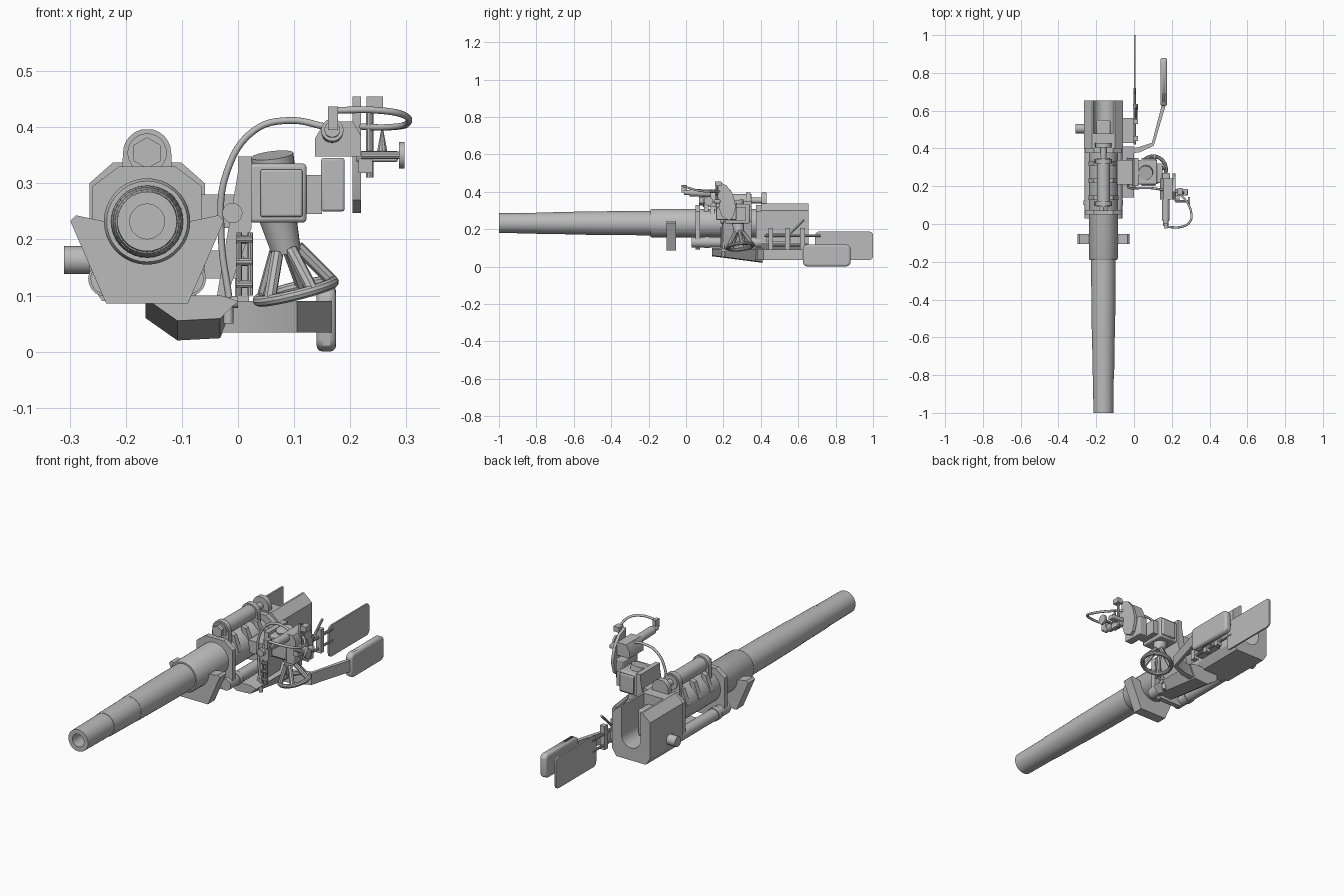
import bpy, bmesh, math
from mathutils import Vector, Matrix

if "Cube" in bpy.data.objects:
    bpy.data.objects.remove(bpy.data.objects["Cube"])

steel = bpy.data.materials.new("gun_grey")
steel.diffuse_color = (0.5, 0.5, 0.5, 1)
steel.use_nodes = True
steel.node_tree.nodes["Principled BSDF"].inputs["Base Color"].default_value = steel.diffuse_color
CX, CZ = -0.162, 0.232          # barrel axis


def finish(name, bm, bevel=0.0):
    """Turn a bmesh into an object, smooth except at sharp edges."""
    bmesh.ops.recalc_face_normals(bm, faces=bm.faces)
    for e in bm.edges:
        e.smooth = len(e.link_faces) == 2 and e.calc_face_angle(3) < math.radians(32)
    for f in bm.faces:
        f.smooth = True
    me = bpy.data.meshes.new(name)
    bm.to_mesh(me)
    bm.free()
    me.materials.append(steel)
    ob = bpy.data.objects.new(name, me)
    bpy.context.collection.objects.link(ob)
    if bevel:
        m = ob.modifiers.new("bevel", 'BEVEL')
        m.width, m.segments = bevel, 2
    return ob


def box(name, x, y, z, bevel=0.0):
    bm = bmesh.new()
    bmesh.ops.create_cube(bm, size=1)
    for v in bm.verts:
        v.co = [(a[0] + a[1]) / 2 + c * (a[1] - a[0]) for a, c in zip((x, y, z), v.co)]
    return finish(name, bm, bevel)


def prism(name, pts, axis, lo, hi):
    """Extrude a closed profile along x, y or z (remaining axes stay in order)."""
    bm = bmesh.new()
    i = 'xyz'.index(axis)
    rows = []
    for d in (lo, hi):
        row = []
        for p in pts:
            c = list(p)
            c.insert(i, d)
            row.append(bm.verts.new(c))
        rows.append(row)
        bm.faces.new(row)
    for k in range(len(pts)):
        j = (k + 1) % len(pts)
        bm.faces.new((rows[0][k], rows[0][j], rows[1][j], rows[1][k]))
    return finish(name, bm)


def rod(name, p, q, r, r2=None, sides=20):
    p, q = Vector(p), Vector(q)
    bm = bmesh.new()
    rot = (q - p).to_track_quat('Z', 'Y').to_matrix().to_4x4()
    bmesh.ops.create_cone(bm, cap_ends=True, segments=sides, radius1=r,
                          radius2=r if r2 is None else r2, depth=(q - p).length,
                          matrix=Matrix.Translation((p + q) / 2) @ rot)
    return finish(name, bm)


def lathe(name, profile, origin, axis, sides=32, closed=False):
    """Revolve (distance, radius) pairs about an axis."""
    bm = bmesh.new()
    M = Matrix.Translation(origin) @ Vector(axis).to_track_quat('Z', 'Y').to_matrix().to_4x4()
    rings = [[bm.verts.new(M @ Vector((r * math.cos(t), r * math.sin(t), d)))
              for t in (2 * math.pi * k / sides for k in range(sides))] for d, r in profile]
    if not closed:
        bm.faces.new(rings[0])
        bm.faces.new(rings[-1])
    for a, b in zip(rings, rings[1:] + (rings[:1] if closed else [])):
        for k in range(sides):
            j = (k + 1) % sides
            bm.faces.new((a[k], a[j], b[j], b[k]))
    return finish(name, bm)


def tube(name, pts, r):
    cu = bpy.data.curves.new(name, 'CURVE')
    cu.dimensions, cu.bevel_depth, cu.bevel_resolution, cu.resolution_u = '3D', r, 2, 6
    s = cu.splines.new('BEZIER')
    s.bezier_points.add(len(pts) - 1)
    for b, p in zip(s.bezier_points, pts):
        b.co = p
        b.handle_left_type = b.handle_right_type = 'AUTO'
    cu.use_fill_caps = True
    cu.materials.append(steel)
    ob = bpy.data.objects.new(name, cu)
    bpy.context.collection.objects.link(ob)


def mirror_x(pts):
    """Complete a half profile (x offset from barrel axis, z) to both sides."""
    return [(CX + x, z) for x, z in pts] + [(CX - x, z) for x, z in reversed(pts)]


# Barrel with bore and stepped taper, then thick sleeve
lathe("barrel", [(1.3, 0.031), (0, 0.031), (0, 0.053), (0.2, 0.055), (0.2, 0.057), (0.4, 0.060),
                 (0.4, 0.061), (0.6, 0.064), (0.81, 0.065), (0.81, 0.072), (0.82, 0.077),
                 (1.43, 0.077)], (CX, -1, CZ), (0, 1, 0), 36)

# Front yoke cradling the sleeve
prism("front_yoke", mirror_x([(0.05, 0.19), (0.075, 0.232), (0.127, 0.243), (0.137, 0.233),
                              (0.073, 0.086)]), 'y', -0.105, -0.053)
# Collar plates around the sleeve
collar = mirror_x([(0.050, 0.33), (0.097, 0.295), (0.097, 0.13), (0.060, 0.092)])
prism("front_collar", collar, 'y', 0.05, 0.075)
prism("rear_collar", collar, 'y', 0.375, 0.405)

# Breech: solid front, U-slotted rear open to the top and back
prism("breech_front", mirror_x([(0.061, 0.337), (0.103, 0.30), (0.103, 0.125), (0.08, 0.09)]),
      'y', 0.40, 0.48)
arc = [(0.052 * math.cos(math.radians(a)), CZ - 0.03 + 0.052 * math.sin(math.radians(a)))
       for a in range(0, -91, -15)]
half = [(0.052, 0.337), (0.061, 0.337), (0.103, 0.30), (0.103, 0.125), (0.08, 0.09)]
other = [(CX - x, z) for x, z in reversed(half)]
slot = [(CX - x, z) for x, z in arc] + [(CX + x, z) for x, z in reversed(arc[:-1])]
prism("breech_rear", [(CX + x, z) for x, z in half] + other + slot, 'y', 0.48, 0.655)
box("breech_block", (CX - 0.037, CX + 0.037), (0.47, 0.55), (0.16, 0.29), 0.008)
rod("breech_stub", (-0.31, 0.505, 0.163), (-0.25, 0.505, 0.163), 0.025)

# Recuperator cylinder above the sleeve
RZ = 0.354
rod("recuperator", (CX, 0.09, RZ), (CX, 0.35, RZ), 0.035, sides=28)
rod("recuperator_nut", (CX, 0.07, RZ), (CX, 0.095, RZ), 0.028, sides=6)
rod("recuperator_rod", (CX, 0.35, RZ), (CX, 0.43, RZ), 0.016)
lug = [(0.043 * math.sin(math.radians(a)), RZ + 0.043 * math.cos(math.radians(a)))
       for a in range(0, 91, 15)] + [(0.046, 0.29)]
for k, (a, b) in enumerate(((0.095, 0.12), (0.32, 0.345), (0.405, 0.43))):
    prism(f"recuperator_lug_{k}", mirror_x(lug[1:]), 'y', a, b)
# Triangular gussets and recoil cylinders on both sides
for s in (-1, 1):
    for k, y in enumerate((0.14, 0.23, 0.32)):
        prism(f"gusset_{k}_{s}", [(CX + s * 0.02, 0.335), (CX + s * 0.05, 0.325),
                                  (CX + s * 0.079, 0.25), (CX + s * 0.06, 0.24)],
              'y', y - 0.012, y + 0.012)
    rod(f"recoil_cylinder_{s}", (CX + s * 0.073, 0.03, 0.13), (CX + s * 0.073, 0.4, 0.13), 0.028)
    rod(f"recoil_band_{s}", (CX + s * 0.073, 0.1, 0.13), (CX + s * 0.073, 0.125, 0.13), 0.032)

# Lower tray, dropping towards the rear
tray = prism("lower_tray", [(-0.165, 0.1), (-0.165, 0.06), (-0.108, 0.02), (-0.032, 0.024),
                            (0.0, 0.09), (-0.03, 0.1)], 'y', 0.14, 0.41)
for v in tray.data.vertices:
    if v.co.y < 0.2 and v.co.z < 0.09:
        v.co.z += 0.035
# Sloped side plate carrying the sight mount
prism("side_plate", [(-0.04, 0.085), (-0.025, 0.085), (0.024, 0.22), (0.024, 0.348), (0.0, 0.348),
                     (0.0, 0.32)], 'y', 0.2, 0.35)
box("mount_arm", (-0.09, 0.01), (0.21, 0.34), (0.22, 0.28))
rod("side_boss", (-0.01, 0.185, 0.247), (-0.01, 0.22, 0.247), 0.018)

# Gearbox with cap
box("gearbox", (0.02, 0.122), (0.21, 0.34), (0.23, 0.335), 0.006)
box("gearbox_band", (0.04, 0.115), (0.2, 0.35), (0.24, 0.325), 0.004)
rod("gearbox_cap", (0.064, 0.275, 0.325), (0.061, 0.27, 0.35), 0.038)
# Handwheel below the gearbox
axis = Vector((0.24, 0.1, -0.96)).normalized()
hub, wheel = Vector((0.077, 0.28, 0.215)), Vector((0.103, 0.29, 0.108))
rod("handwheel_shaft", hub - axis * 0.03, hub + axis * 0.04, 0.034, 0.026)
lathe("handwheel_rim", [(0.010 * math.sin(t), 0.069 + 0.010 * math.cos(t)) for t in
                        (2 * math.pi * k / 10 for k in range(10))], wheel, axis, 32, True)
u = axis.orthogonal().normalized()
for k in range(5):
    d = Matrix.Rotation(2 * math.pi * k / 5, 3, axis) @ u
    rod(f"handwheel_spoke_{k}", hub + axis * 0.035 + d * 0.022, wheel + d * 0.068, 0.011, sides=8)

# Shoulder guard arm and padded guard
prism("guard_arm", [(-0.04, 0.37), (0.03, 0.38), (0.105, 0.415), (0.168, 0.63), (0.15, 0.64),
                    (0.095, 0.43), (0.02, 0.405), (-0.04, 0.40)], 'z', 0.034, 0.09)


def panel(name, x, y0, y1, z0, z1, r, w=0):
    pts = []
    for cy, cz, a0 in ((y1 - r, z1 - r, 0), (y0 + r, z1 - r, 90), (y0 + r, z0 + r, 180),
                       (y1 - r, z0 + r, 270)):
        pts += [(cy + r * math.cos(math.radians(a0 + a)), cz + r * math.sin(math.radians(a0 + a)))
                for a in (0, 30, 60, 90)]
    ob = prism(name, pts, 'x', *x)
    if w:
        m = ob.modifiers.new("bevel", 'BEVEL')
        m.width, m.segments = w, 3


panel("guard_pad", (0.14, 0.175), 0.625, 0.88, 0.0, 0.118, 0.022, 0.012)
panel("rear_shield", (0.001, 0.009), 0.69, 1.0, 0.035, 0.187, 0.02)

# Firing linkage leading back to the rear shield
rod("shield_rod", (0.005, 0.42, 0.165), (0.005, 0.72, 0.165), 0.007, sides=10)
rod("shield_rod_lower", (0.005, 0.45, 0.11), (0.005, 0.72, 0.11), 0.006, sides=10)
for k, y in enumerate((0.44, 0.53, 0.61)):
    box(f"linkage_post_{k}", (-0.005, 0.02), (y, y + 0.025), (0.09, 0.205))
box("linkage_mount", (-0.07, 0.0), (0.43, 0.56), (0.13, 0.18))
rod("firing_lever", (0.012, 0.56, 0.18), (0.015, 0.63, 0.25), 0.006, sides=8)
for x in (0.002, 0.022):
    rod(f"linkage_strut_{x}", (x, 0.19, 0.1), (x, 0.19, 0.212), 0.005, sides=8)
for z in (0.12, 0.16, 0.2):
    rod(f"linkage_pin_{z}", (-0.004, 0.19, z), (0.026, 0.19, z), 0.007, sides=10)
rod("cable_socket", (-0.03, 0.2, 0.088), (0.0, 0.2, 0.088), 0.01)
rod("cable_plug", (-0.017, 0.2, 0.05), (-0.017, 0.2, 0.09), 0.009)

# Sight bracket and elevation sector
box("sight_bracket", (0.12, 0.15), (0.22, 0.32), (0.245, 0.315))
box("sight_block", (0.148, 0.19), (0.16, 0.27), (0.25, 0.345), 0.004)
prism("sight_sector", [(0.17, 0.455), (0.215, 0.435), (0.25, 0.39), (0.267, 0.32), (0.25, 0.26),
                       (0.23, 0.247), (0.19, 0.27), (0.17, 0.33)], 'x', 0.204, 0.219)
prism("sight_housing", [(0.137, 0.348), (0.219, 0.348), (0.219, 0.385), (0.205, 0.41),
                        (0.155, 0.41), (0.137, 0.38)], 'y', 0.13, 0.24)
rod("sight_telescope", (0.168, 0.02, 0.395), (0.168, 0.2, 0.39), 0.02)
rod("telescope_eyepiece", (0.168, -0.01, 0.396), (0.168, 0.03, 0.395), 0.014)
box("cable_block", (0.16, 0.178), (-0.025, 0.005), (0.395, 0.437))
# Small side sight with adjustment knob
box("side_arm", (0.21, 0.285), (0.15, 0.185), (0.338, 0.358), 0.004)
rod("adjust_knob", (0.287, 0.12, 0.35), (0.297, 0.12, 0.35), 0.024)
rod("adjust_shaft", (0.22, 0.12, 0.35), (0.29, 0.12, 0.35), 0.007, sides=10)
rod("sight_post", (0.235, 0.165, 0.31), (0.235, 0.165, 0.43), 0.007, sides=10)
rod("sight_pointer", (0.257, 0.165, 0.355), (0.257, 0.165, 0.395), 0.010, 0.002, 10)
box("sight_head", (0.229, 0.258), (0.155, 0.19), (0.43, 0.455))
box("side_arm_root", (0.215, 0.24), (0.12, 0.18), (0.318, 0.345))

# Cables
tube("long_cable", [(-0.015, 0.2, 0.09), (-0.03, 0.2, 0.21), (-0.02, 0.19, 0.32),
                    (0.03, 0.19, 0.395), (0.09, 0.19, 0.412), (0.16, 0.18, 0.40)], 0.006)
tube("loop_cable", [(0.17, -0.015, 0.43), (0.25, -0.015, 0.43), (0.295, 0.01, 0.422),
                    (0.303, 0.06, 0.408), (0.27, 0.13, 0.40), (0.2, 0.19, 0.402)], 0.006)
